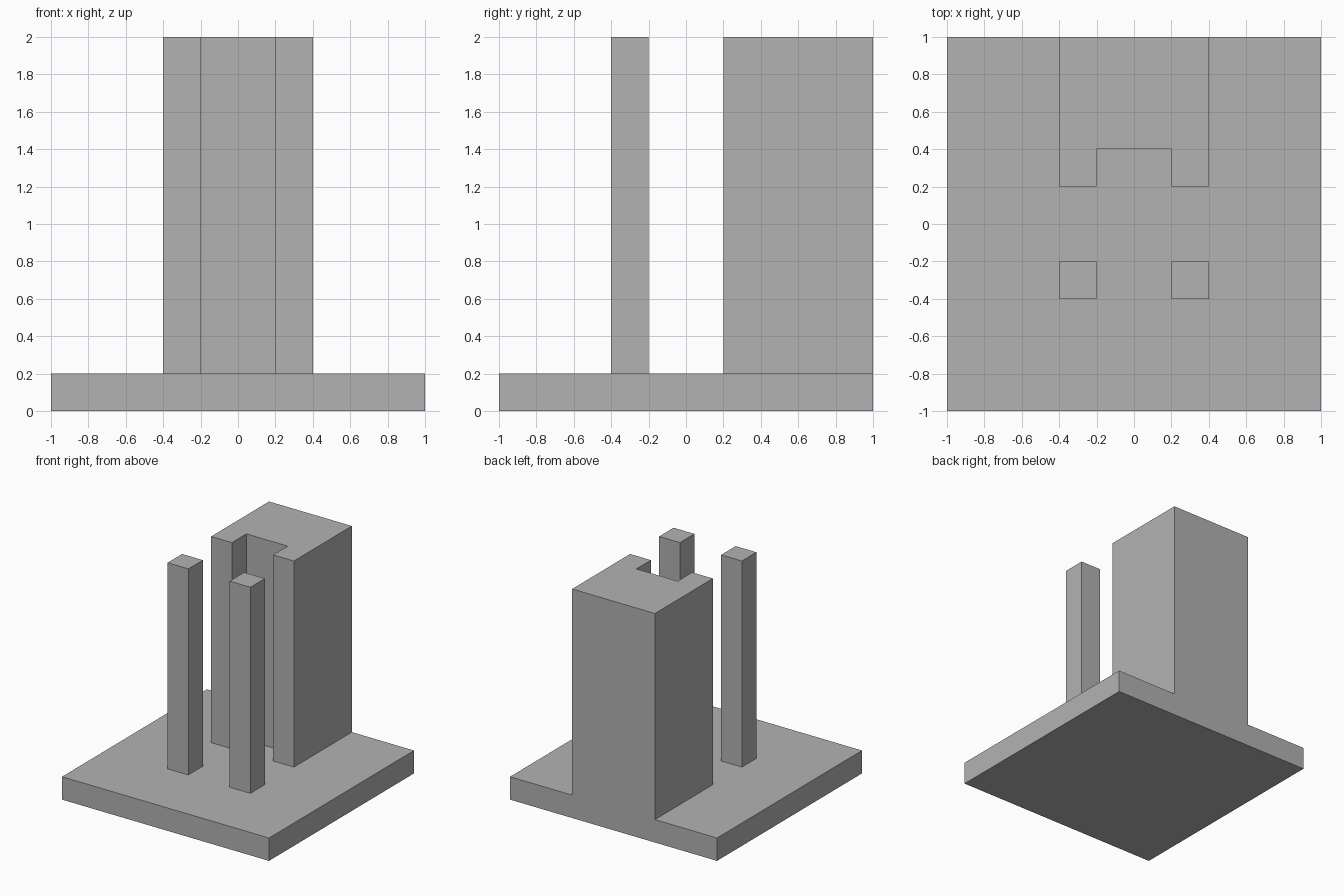
import bpy
import bmesh

cube = bpy.data.objects.get("Cube")
if cube:
    bpy.data.objects.remove(cube, do_unlink=True)

# Single flat grey
GREY = (0.448, 0.448, 0.448, 1.0)
grey = bpy.data.materials.new("grey")
grey.use_nodes = True
grey.diffuse_color = GREY
shader = next(n for n in grey.node_tree.nodes if n.type == "BSDF_PRINCIPLED")
shader.inputs["Base Color"].default_value = GREY


def prism(name, outline, z0, z1):
    """Extrude a counter-clockwise outline from z0 up to z1."""
    bm = bmesh.new()
    base = bm.faces.new([bm.verts.new((x, y, z0)) for x, y in outline])
    top = bmesh.ops.extrude_face_region(bm, geom=[base], use_keep_orig=True)
    verts = [v for v in top["geom"] if isinstance(v, bmesh.types.BMVert)]
    bmesh.ops.translate(bm, verts=verts, vec=(0, 0, z1 - z0))
    bmesh.ops.recalc_face_normals(bm, faces=bm.faces)
    mesh = bpy.data.meshes.new(name)
    bm.to_mesh(mesh)
    bm.free()
    mesh.materials.append(grey)
    obj = bpy.data.objects.new(name, mesh)
    bpy.context.collection.objects.link(obj)
    return obj


def rect(x0, x1, y0, y1):
    return [(x0, y0), (x1, y0), (x1, y1), (x0, y1)]


BASE_TOP, TOP = 0.2, 2.0

# Square base plate
prism("base_plate", rect(-1, 1, -1, 1), 0, BASE_TOP)

# Rear tower with a full-height recess in its front
half = [(0.2, 0.4), (0.2, 0.2), (0.4, 0.2), (0.4, 1.0)]
prism("rear_tower", half + [(-x, y) for x, y in reversed(half)], BASE_TOP, TOP)

# Two free-standing front pillars
for side, x in (("left", 0.3), ("right", -0.3)):
    prism(f"front_pillar_{side}", rect(x - 0.1, x + 0.1, -0.4, -0.2), BASE_TOP, TOP)
